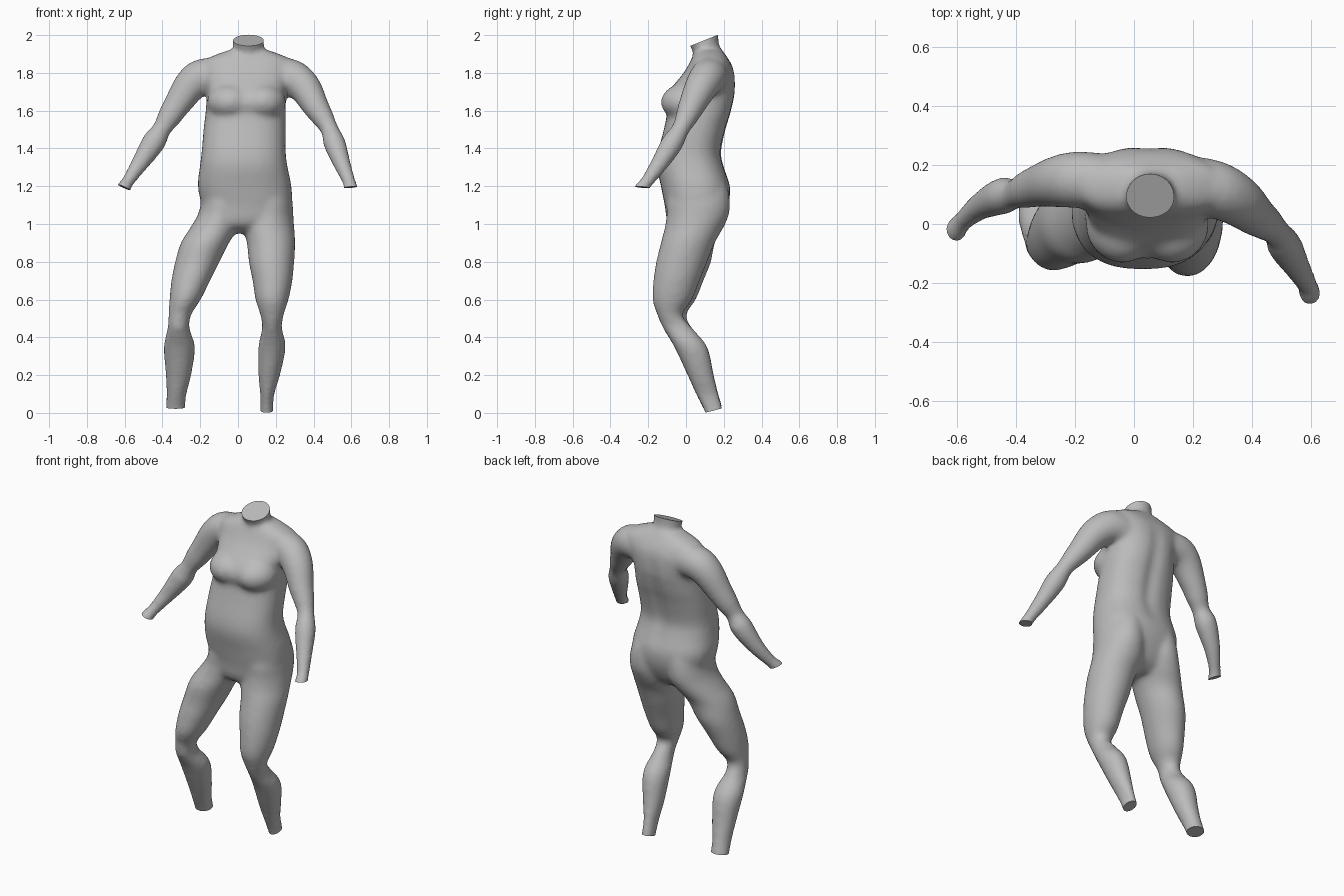
import bpy, bmesh, math
from mathutils import Vector, Matrix

cube = bpy.data.objects.get("Cube")
if cube:
    bpy.data.objects.remove(cube, do_unlink=True)

SIDES = 32
STEPS = 5
PAD = .003  # allowance for the relaxing pass
bm = bmesh.new()


def smooth_rows(rows):
    """Catmull-Rom interpolation between the rows of a loft."""
    rows = [Vector(r) for r in rows]
    out = []
    for i in range(len(rows) - 1):
        a, b, c, d = (rows[max(i - 1, 0)], rows[i], rows[i + 1],
                      rows[min(i + 2, len(rows) - 1)])
        for s in range(STEPS):
            t = s / STEPS
            out.append(b + (c - a) * (t / 2)
                       + (a * 2 - b * 5 + c * 4 - d) * (t * t / 2)
                       + (b * 3 - a - c * 3 + d) * (t ** 3 / 2))
    return out + [rows[-1]]


def skin(rings):
    """Close a stack of rings into a solid."""
    loops = [[bm.verts.new(p) for p in ring] for ring in rings]
    faces = [bm.faces.new(loops[0]), bm.faces.new(loops[-1])]
    for low, high in zip(loops, loops[1:]):
        for i in range(SIDES):
            j = (i + 1) % SIDES
            faces.append(bm.faces.new((low[i], low[j], high[j], high[i])))
    bmesh.ops.recalc_face_normals(bm, faces=faces)


def level_loft(rows, power=2.0):
    """Rows are height, x min, x max, y min, y max."""
    rings = []
    for z, x0, x1, y0, y1 in smooth_rows(rows):
        ring = []
        for i in range(SIDES):
            a = math.tau * i / SIDES
            c, s = math.cos(a), math.sin(a)
            u = math.copysign(abs(c) ** (2 / power), c)
            v = math.copysign(abs(s) ** (2 / power), s)
            ring.append(((x0 + x1) / 2 + u * ((x1 - x0) / 2 + PAD),
                         (y0 + y1) / 2 + v * ((y1 - y0) / 2 + PAD), z))
        rings.append(ring)
    skin(rings)


def tube(rows):
    """Rows are x, y, z, radius along a limb."""
    rows = smooth_rows(rows)
    rings = []
    for k, row in enumerate(rows):
        way = (rows[min(k + 1, len(rows) - 1)] - rows[max(k - 1, 0)]).to_3d().normalized()
        side = way.cross(Vector((0, 1, 0))).normalized()
        up = side.cross(way)
        rings.append([row.to_3d() + (row[3] + PAD) * (side * math.cos(a) + up * math.sin(a))
                      for a in (math.tau * i / SIDES for i in range(SIDES))])
    skin(rings)


def ball(centre, size):
    matrix = Matrix.Translation(centre) @ Matrix.Diagonal((*size, 1))
    bmesh.ops.create_uvsphere(bm, u_segments=SIDES, v_segments=SIDES // 2,
                              radius=1, matrix=matrix)


# Torso
level_loft([
    (.95, -.06, .09, -.02, .1),
    (1, -.17, .23, -.09, .17),
    (1.1, -.19, .28, -.11, .22),
    (1.2, -.21, .28, -.13, .23),
    (1.3, -.2, .26, -.15, .2),
    (1.38, -.19, .25, -.145, .185),
    (1.5, -.18, .25, -.115, .21),
    (1.58, -.17, .25, -.1, .235),
    (1.64, -.165, .25, -.115, .25),
    (1.7, -.16, .25, -.09, .26),
    (1.8, -.18, .28, -.01, .255),
    (1.86, -.18, .29, .025, .23),
    (1.89, -.13, .24, .04, .21),
    (1.92, -.05, .16, .06, .19),
], 2.4)

# Neck
level_loft([(1.84, -.03, .14, .03, .21), (1.91, -.02, .13, .04, .19),
            (1.96, -.025, .135, .015, .17), (2.06, -.025, .135, .01, .17)])

# Bust
for x in (-.04, .13):
    ball((x, 0, 1.645), (.125, .133, .1))

# Legs: shared depth profile, separate outlines for each stance
depth = [(1.3, -.05, .16), (1.2, -.08, .215), (1.12, -.1, .23), (1.05, -.1, .225),
         (.98, -.11, .195), (.9, -.13, .15), (.8, -.155, .11), (.7, -.17, .07),
         (.6, -.175, .03), (.52, -.15, -.02), (.45, -.12, .03), (.35, -.06, .11),
         (.2, .01, .145), (.1, .055, .17), (.03, .09, .19), (-.05, .12, .21)]
right_leg = [(-.14, .02), (-.17, .035), (-.19, .035), (-.21, .03), (-.25, 0), (-.3, -.05),
             (-.33, -.1), (-.35, -.15), (-.36, -.2), (-.365, -.25), (-.37, -.26),
             (-.39, -.23), (-.38, -.25), (-.375, -.275), (-.38, -.28), (-.38, -.28)]
left_leg = [(.08, .22), (.06, .26), (.05, .285), (.045, .29), (.03, .295), (.05, .3),
            (.06, .295), (.08, .285), (.095, .265), (.12, .24), (.13, .23),
            (.11, .25), (.11, .22), (.12, .19), (.12, .185), (.12, .185)]
for outline, shift in ((right_leg, .02), (left_leg, 0)):
    rows = []
    for (z, y0, y1), (x0, x1) in zip(depth, outline):
        dy = shift if .5 < z < .9 else 0
        rows.append((z, x0, x1, y0 + dy, y1 + dy))
    level_loft(rows)

# Arms
tube([(-.06, .14, 1.77, .09), (-.18, .15, 1.78, .094), (-.25, .145, 1.735, .087),
      (-.32, .13, 1.635, .07), (-.365, .115, 1.565, .06), (-.405, .1, 1.5, .047),
      (-.445, .095, 1.435, .06), (-.52, .06, 1.32, .044), (-.58, .01, 1.23, .032),
      (-.605, -.02, 1.19, .036), (-.63, -.05, 1.14, .036)])
tube([(.16, .14, 1.77, .09), (.27, .12, 1.78, .094), (.35, .08, 1.725, .085),
      (.41, .03, 1.625, .068), (.445, .005, 1.57, .058), (.485, -.03, 1.5, .045),
      (.512, -.075, 1.425, .056), (.55, -.14, 1.32, .044), (.59, -.21, 1.22, .032),
      (.597, -.235, 1.19, .036), (.605, -.26, 1.14, .036)])

# Fuse the parts into one skin
mesh = bpy.data.meshes.new("body")
bm.to_mesh(mesh)
bm.free()
body = bpy.data.objects.new("body", mesh)
bpy.context.collection.objects.link(body)
bpy.context.view_layer.objects.active = body
body.select_set(True)
remesh = body.modifiers.new("fuse", 'REMESH')
remesh.mode = 'VOXEL'
remesh.voxel_size = .013
relax = body.modifiers.new("relax", 'SMOOTH')
relax.factor = .5
relax.iterations = 13
for name in ("fuse", "relax"):
    bpy.ops.object.modifier_apply(modifier=name)

bm = bmesh.new()
bm.from_mesh(mesh)

# Spine groove
for v in bm.verts:
    if v.co.y > .1 and 1.2 < v.co.z < 1.85:
        fade = math.sin(math.pi * (v.co.z - 1.2) / .65)
        v.co.y -= .014 * fade * math.exp(-((v.co.x - .05) / .045) ** 2)

# Flat cuts at neck, wrists and ankles
for point, normal in [((.055, .09, 1.97), (0, -.37, .93)),
                      ((-.605, -.02, 1.195), (-.4, -.1, -.9)),
                      ((.597, -.235, 1.195), (.1, -.1, -1)),
                      ((.15, .145, .012), (0, .25, -.95)),
                      ((-.33, .145, .03), (0, .15, -.95))]:
    near = [f for f in bm.faces if (f.calc_center_median() - Vector(point)).length < .14]
    geom = set(near)
    for f in near:
        geom.update(f.verts)
        geom.update(f.edges)
    cut = bmesh.ops.bisect_plane(bm, geom=list(geom), plane_co=point,
                                 plane_no=normal, clear_outer=True)
    rim = [e for e in cut["geom_cut"] if isinstance(e, bmesh.types.BMEdge)]
    bmesh.ops.holes_fill(bm, edges=rim, sides=0)
bmesh.ops.recalc_face_normals(bm, faces=bm.faces)
bm.to_mesh(mesh)
bm.free()

# Single grey surface
grey = bpy.data.materials.new("plain grey")
grey.use_nodes = True
colour = (.5, .5, .5, 1)
grey.diffuse_color = colour
grey.node_tree.nodes["Principled BSDF"].inputs["Base Color"].default_value = colour
mesh.materials.clear()
mesh.materials.append(grey)
bpy.ops.object.shade_smooth_by_angle(angle=math.radians(40))
